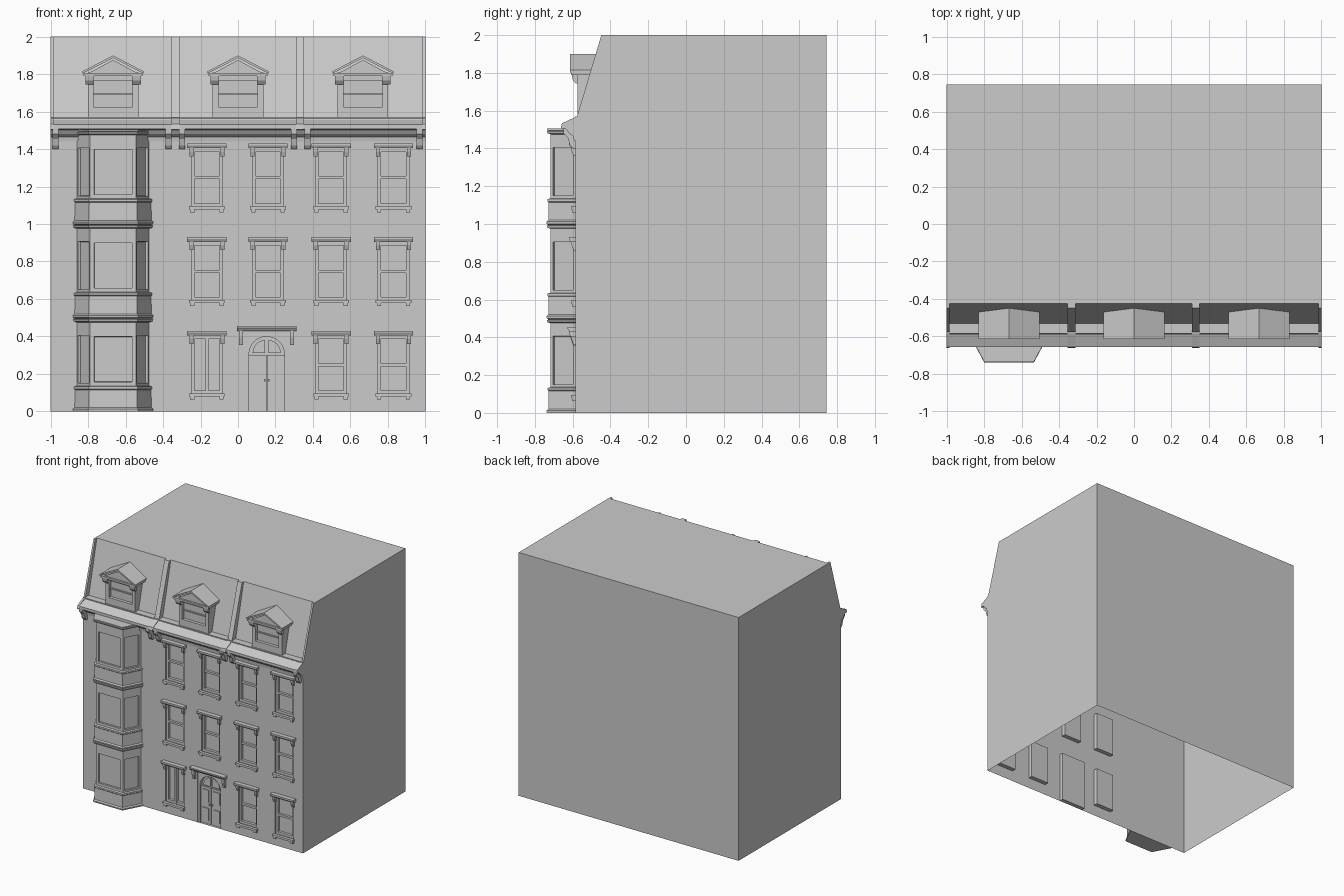
import bpy, bmesh, math
from mathutils import Vector

cube = bpy.data.objects.get("Cube")
if cube:
    bpy.data.objects.remove(cube)

stone = bpy.data.materials.new("grey_stone")
stone.use_nodes = True
GREY = (0.6, 0.6, 0.6, 1)
stone.diffuse_color = GREY
stone.node_tree.nodes["Principled BSDF"].inputs["Base Color"].default_value = GREY

WALL = -0.585                      # y of the facade plane
WIN_X = (-0.166, 0.16, 0.497, 0.83)
WIN_Z = (0.09, 0.59, 1.09)
WIN_HALF, WIN_H = 0.083, 0.315
DOOR_X, DOOR_HALF, DOOR_H = 0.153, 0.112, 0.415
BAY_X = (-0.667, 0, 0.667)


def finish(bm, name, recalc=True):
    if recalc:
        bmesh.ops.recalc_face_normals(bm, faces=bm.faces[:])
    me = bpy.data.meshes.new(name)
    bm.to_mesh(me)
    bm.free()
    me.materials.append(stone)
    ob = bpy.data.objects.new(name, me)
    bpy.context.collection.objects.link(ob)
    return ob


def box(bm, x0, x1, y0, y1, z0, z1):
    prism(bm, [(y0, z0), (y1, z0), (y1, z1), (y0, z1)], x0, x1)


def prism(bm, profile, a, b, axis="x"):
    """Extrude a (y, z) profile along x, or an (x, z) profile along y."""
    def place(p, t):
        return (t, p[0], p[1]) if axis == "x" else (p[0], t, p[1])
    lo = [bm.verts.new(place(p, a)) for p in profile]
    hi = [bm.verts.new(place(p, b)) for p in profile]
    n = len(profile)
    bm.faces.new(lo)
    bm.faces.new(hi[::-1])
    for i in range(n):
        j = (i + 1) % n
        bm.faces.new((lo[j], lo[i], hi[i], hi[j]))


# Building shell, open below and at the facade
bm = bmesh.new()
prism(bm, [(WALL, 0), (0.745, 0), (0.745, 2), (-0.425, 2), (-0.53, 1.57), (WALL, 1.57)], -1, 1)
bmesh.ops.recalc_face_normals(bm, faces=bm.faces[:])
drop = [f for f in bm.faces if f.normal.z < -0.9 or
        (f.normal.y < -0.9 and f.calc_center_median().z < 1)]
bmesh.ops.delete(bm, geom=drop, context="FACES")
finish(bm, "building_shell", False)

# Facade sheet with recessed pockets for windows and door
holes = [(x - WIN_HALF, x + WIN_HALF, z, z + WIN_H) for x in WIN_X for z in WIN_Z]
holes.remove(next(h for h in holes if h[0] == WIN_X[1] - WIN_HALF and h[2] == WIN_Z[0]))
holes.append((DOOR_X - DOOR_HALF, DOOR_X + DOOR_HALF, 0, DOOR_H))
bm = bmesh.new()
xs = sorted({-1, 1} | {v for h in holes for v in h[:2]})
zs = sorted({0, 1.57} | {v for h in holes for v in h[2:]})


def ring(x0, x1, z0, z1, y):
    return [bm.verts.new((x, y, z)) for x, z in ((x0, z0), (x1, z0), (x1, z1), (x0, z1))]


for x0, x1 in zip(xs, xs[1:]):
    for z0, z1 in zip(zs, zs[1:]):
        cx, cz = (x0 + x1) / 2, (z0 + z1) / 2
        if not any(h[0] < cx < h[1] and h[2] < cz < h[3] for h in holes):
            bm.faces.new(ring(x0, x1, z0, z1, WALL))
for h in holes:
    a, b = ring(*h, WALL), ring(*h, WALL + 0.035)
    bm.faces.new(b)
    for i in range(4):
        j = (i + 1) % 4
        bm.faces.new((a[i], a[j], b[j], b[i]))
bmesh.ops.remove_doubles(bm, verts=bm.verts[:], dist=1e-4)
finish(bm, "facade_wall", False)

# Window sashes, hoods and sills
sash, hood, sill = bmesh.new(), bmesh.new(), bmesh.new()


def add_hood(x, half, top, drop, depth):
    prism(hood, [(WALL, top), (WALL - depth, top), (WALL - depth, top - 0.01),
                 (WALL - depth * 0.75, top - 0.025), (WALL, top - 0.025)], x - half, x + half)
    for s in (-1, 1):
        c = x + s * (half - 0.022)
        prism(hood, [(WALL, top - 0.025), (WALL - depth * 0.65, top - 0.025),
                     (WALL - depth * 0.6, top - drop * 0.6), (WALL - depth * 0.3, top - drop),
                     (WALL, top - drop)], c - 0.011, c + 0.011)


for x0, x1, z0, z1 in holes[:-1]:
    x, yb = (x0 + x1) / 2, WALL + 0.035
    for a, b in ((x0, x0 + 0.016), (x1 - 0.016, x1)):
        box(sash, a, b, WALL + 0.012, yb, z0, z1)
    for a, b in ((z0, z0 + 0.02), (z1 - 0.02, z1)):
        box(sash, x0, x1, WALL + 0.013, yb, a, b)
    if x < 0 and z0 < 0.5:         # paired casement on the ground floor
        box(sash, x - 0.008, x + 0.008, WALL + 0.005, yb, z0, z1)
    else:
        zm = (z0 + z1) / 2
        box(sash, x0, x1, WALL + 0.016, yb, zm - 0.008, zm + 0.008)
    add_hood(x, 0.105, z1 + 0.025, 0.07, 0.035)
    box(sill, x - 0.095, x + 0.095, WALL - 0.025, WALL, z0 - 0.012, z0 + 0.005)
    for s in (-1, 1):
        c = x + s * 0.078
        box(sill, c - 0.011, c + 0.011, WALL - 0.018, WALL, z0 - 0.028, z0 - 0.012)
add_hood(DOOR_X, 0.158, 0.455, 0.1, 0.042)
finish(sash, "window_sashes")
finish(hood, "window_and_door_hoods")
finish(sill, "window_sills")

# Door: arched surround, leaves, panels and knobs
bm = bmesh.new()
arch = [(DOOR_X + 0.094 * math.cos(i * math.pi / 16), 0.305 + 0.094 * math.sin(i * math.pi / 16))
        for i in range(17)]
prism(bm, [(DOOR_X - 0.094, 0), (DOOR_X - DOOR_HALF, 0), (DOOR_X - DOOR_HALF, DOOR_H),
           (DOOR_X + DOOR_HALF, DOOR_H), (DOOR_X + DOOR_HALF, 0), (DOOR_X + 0.094, 0)] + arch[:-1]
      + [arch[-1]], WALL + 0.005, WALL + 0.035, "y")
finish(bm, "door_surround")
bm = bmesh.new()
for s in (-1, 1):
    def span(a, b):
        return sorted((DOOR_X + s * a, DOOR_X + s * b))
    box(bm, *span(0.002, 0.094), WALL + 0.02, WALL + 0.035, 0, 0.3)
    for z0, z1 in ((0.03, 0.13), (0.18, 0.28)):
        box(bm, *span(0.02, 0.078), WALL + 0.014, WALL + 0.02, z0, z1)
    fan = [(DOOR_X + s * (0.01 + 0.065 * math.cos(i * math.pi / 12)),
            0.31 + 0.07 * math.sin(i * math.pi / 12)) for i in range(7)]
    prism(bm, [(DOOR_X + s * 0.01, 0.31)] + fan, WALL + 0.022, WALL + 0.035, "y")
    box(bm, *span(0.006, 0.014), WALL + 0.006, WALL + 0.02, 0.16, 0.172)
finish(bm, "door_leaves")

# Bay window: stacked trapezoid rings with inset panes
bm = bmesh.new()
STOREY = [(0, 0.02), (0.012, 0.022), (0.02, 0.012), (0.115, 0.01), (0.12, 0.015), (0.132, 0.015),
          (0.136, 0), (0.42, 0), (0.475, 0), (0.48, 0.016), (0.492, 0.02), (0.494, 0.01)]
levels = [(f * 0.5 + z, o) for f in range(3) for z, o in STOREY] + [(1.496, 0.02), (1.505, 0.02)]
rings = []
for z, o in levels:
    w, f = 0.193 + o, 0.122 + o * 0.5
    rings.append([bm.verts.new((BAY_X[0] + x, y, z)) for x, y in
                  ((-w, WALL), (-f, -0.717 - o), (f, -0.717 - o), (w, WALL))])
panes = []
for (lo, hi, lev) in zip(rings, rings[1:], levels):
    for i in range(4):
        j = (i + 1) % 4
        face = bm.faces.new((lo[i], lo[j], hi[j], hi[i]))
        if i < 3 and abs(lev[0] % 0.5 - 0.136) < 0.001:
            panes.append(face)
bm.faces.new(rings[0][::-1])
bm.faces.new(rings[-1])
bmesh.ops.recalc_face_normals(bm, faces=bm.faces[:])
for face in panes:
    front = face.normal.y < -0.95
    bmesh.ops.inset_individual(bm, faces=[face], thickness=0.03 if front else 0.02)
    bmesh.ops.inset_individual(bm, faces=[face], thickness=0.001, depth=-0.014)
finish(bm, "bay_window")

# Eaves cornice with a frieze, and scroll brackets
bm = bmesh.new()
prism(bm, [(WALL, 1.57), (-0.577, 1.57), (-0.592, 1.556), (-0.657, 1.53), (-0.657, 1.508),
           (-0.635, 1.503), (-0.62, 1.48), (-0.597, 1.465), (-0.593, 1.44), (WALL, 1.44)], -1, 1)
finish(bm, "eaves_cornice")
bm = bmesh.new()
for x in (-0.975, -0.37, -0.3, 0.3, 0.37, 0.97):
    prism(bm, [(WALL, 1.51), (-0.65, 1.51), (-0.648, 1.48), (-0.625, 1.455), (-0.615, 1.42),
               (-0.6, 1.4), (WALL, 1.4)], x - 0.016, x + 0.016)
finish(bm, "eaves_brackets")

# Raised ribs dividing the mansard
bm = bmesh.new()
for a, b in ((-1, -0.985), (-0.355, -0.313), (0.31, 0.35), (0.985, 1)):
    prism(bm, [(-0.4, 2), (-0.448, 2), (-0.577, 1.57), (-0.657, 1.533), (-0.663, 1.505),
               (-0.5, 1.505)], a, b)
finish(bm, "roof_ribs")

# Dormers: body with recessed window, gable roof and brackets
body, roof = bmesh.new(), bmesh.new()
for x in BAY_X:
    y = -0.575
    for a, b in ((-0.135, -0.105), (0.105, 0.135)):
        box(body, x + a, x + b, y, -0.45, 1.56, 1.81)
    for a, b in ((1.56, 1.625), (1.765, 1.81)):
        box(body, x - 0.105, x + 0.105, y, -0.45, a, b)
    box(body, x - 0.105, x + 0.105, y + 0.025, -0.45, 1.625, 1.765)
    box(body, x - 0.105, x + 0.105, y + 0.016, y + 0.025, 1.69, 1.7)
    prism(roof, [(x - 0.14, 1.8), (x + 0.14, 1.8), (x, 1.876)], -0.595, -0.43, "y")
    prism(roof, [(x - 0.163, 1.815), (x, 1.9), (x + 0.163, 1.815), (x + 0.163, 1.803),
                 (x, 1.886), (x - 0.163, 1.803)], -0.615, -0.435, "y")
    box(roof, x - 0.158, x + 0.158, -0.61, -0.45, 1.79, 1.805)
    for s in (-1, 1):
        c = x + s * 0.125
        prism(roof, [(y, 1.79), (-0.605, 1.79), (-0.6, 1.765), (-0.585, 1.745), (y, 1.745)],
              c - 0.023, c + 0.023)
finish(body, "dormer_bodies")
finish(roof, "dormer_roofs")
